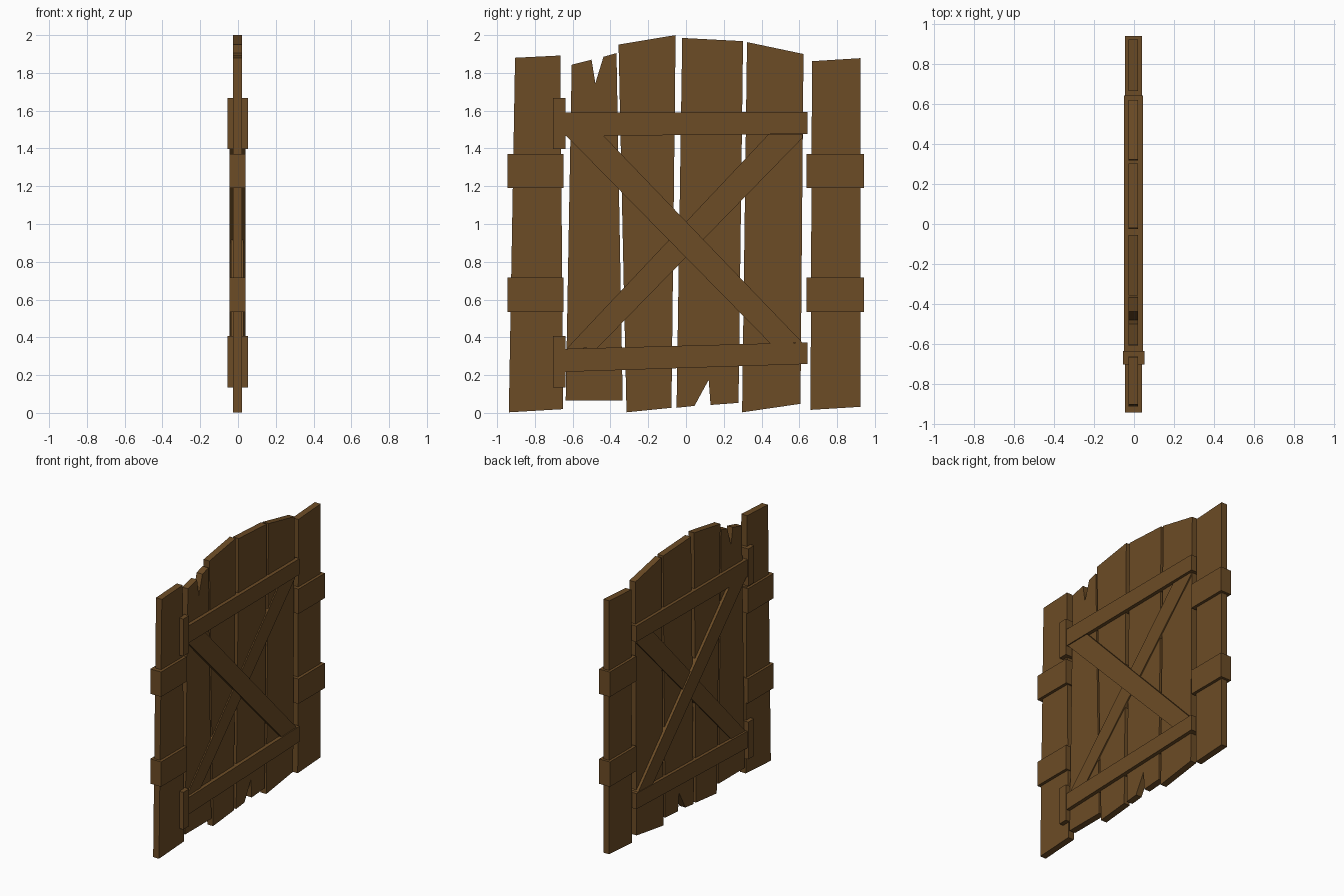
import bpy, bmesh

if "Cube" in bpy.data.objects:
    bpy.data.objects.remove(bpy.data.objects["Cube"])

wood = bpy.data.materials.new("brown_wood")
wood.diffuse_color = (0.15, 0.072, 0.019, 1)
wood.use_nodes = True
wood.node_tree.nodes["Principled BSDF"].inputs["Base Color"].default_value = wood.diffuse_color


def board(name, outline, x0, x1):
    """Extrude a (y, z) outline along x from x0 to x1."""
    bm = bmesh.new()
    face = bm.faces.new([bm.verts.new((x0, y, z)) for y, z in outline])
    ext = bmesh.ops.extrude_face_region(bm, geom=[face])
    verts = [g for g in ext["geom"] if isinstance(g, bmesh.types.BMVert)]
    bmesh.ops.translate(bm, verts=verts, vec=(x1 - x0, 0, 0))
    bmesh.ops.recalc_face_normals(bm, faces=bm.faces)
    mesh = bpy.data.meshes.new(name)
    bm.to_mesh(mesh)
    bm.free()
    mesh.materials.append(wood)
    ob = bpy.data.objects.new(name, mesh)
    bpy.context.collection.objects.link(ob)


def rect(y0, y1, z0, z1):
    return [(y0, z0), (y1, z0), (y1, z1), (y0, z1)]


# Upright planks, with a split in the top of one and the foot of another
planks = {
    "left_post": [(-.905, 1.88), (-.665, 1.892), (-.65, .02), (-.938, .003)],
    "plank_1": [(-.605, 1.843), (-.5, 1.87), (-.48, 1.745), (-.437, 1.885),
                (-.368, 1.905), (-.335, .065), (-.637, .065)],
    "plank_2": [(-.357, 1.95), (-.055, 2.0), (-.077, .027), (-.315, .003)],
    "plank_3": [(-.02, 1.985), (.302, 1.968), (.278, .053), (.13, .042),
                (.12, .175), (.045, .037), (-.05, .027)],
    "plank_4": [(.323, 1.963), (.622, 1.9), (.606, .048), (.297, .003)],
    "right_post": [(.667, 1.862), (.923, 1.878), (.923, .032), (.659, .016)],
}
for name, outline in planks.items():
    board(name, outline, -.027, .02)

# Horizontal rails
board("upper_rail", [(-.645, 1.465), (.643, 1.477), (.643, 1.593), (-.645, 1.59)], -.05, .046)
board("lower_rail", [(-.645, .217), (.643, .259), (.643, .373), (-.645, .339)], -.05, .046)

# Crossed diagonal braces
board("main_brace", [(-.632, 1.465), (-.437, 1.468), (.616, .373), (.447, .367)], -.046, .039)
board("cross_brace", [(-.632, .34), (-.468, .344), (.616, 1.455), (.616, 1.475), (.435, 1.473)], -.036, .028)

# Straps round the side posts and hinge blocks beside the rails
for level, z0 in (("lower", .535), ("upper", 1.19)):
    board(level + "_left_strap", rect(-.944, -.648, z0, z0 + .181), -.046, .041)
    board(level + "_right_strap", rect(.637, .942, z0, z0 + .181), -.046, .041)
for level, z0 in (("lower", .135), ("upper", 1.397)):
    board(level + "_hinge_block", rect(-.704, -.637, z0, z0 + .271), -.056, .052)
